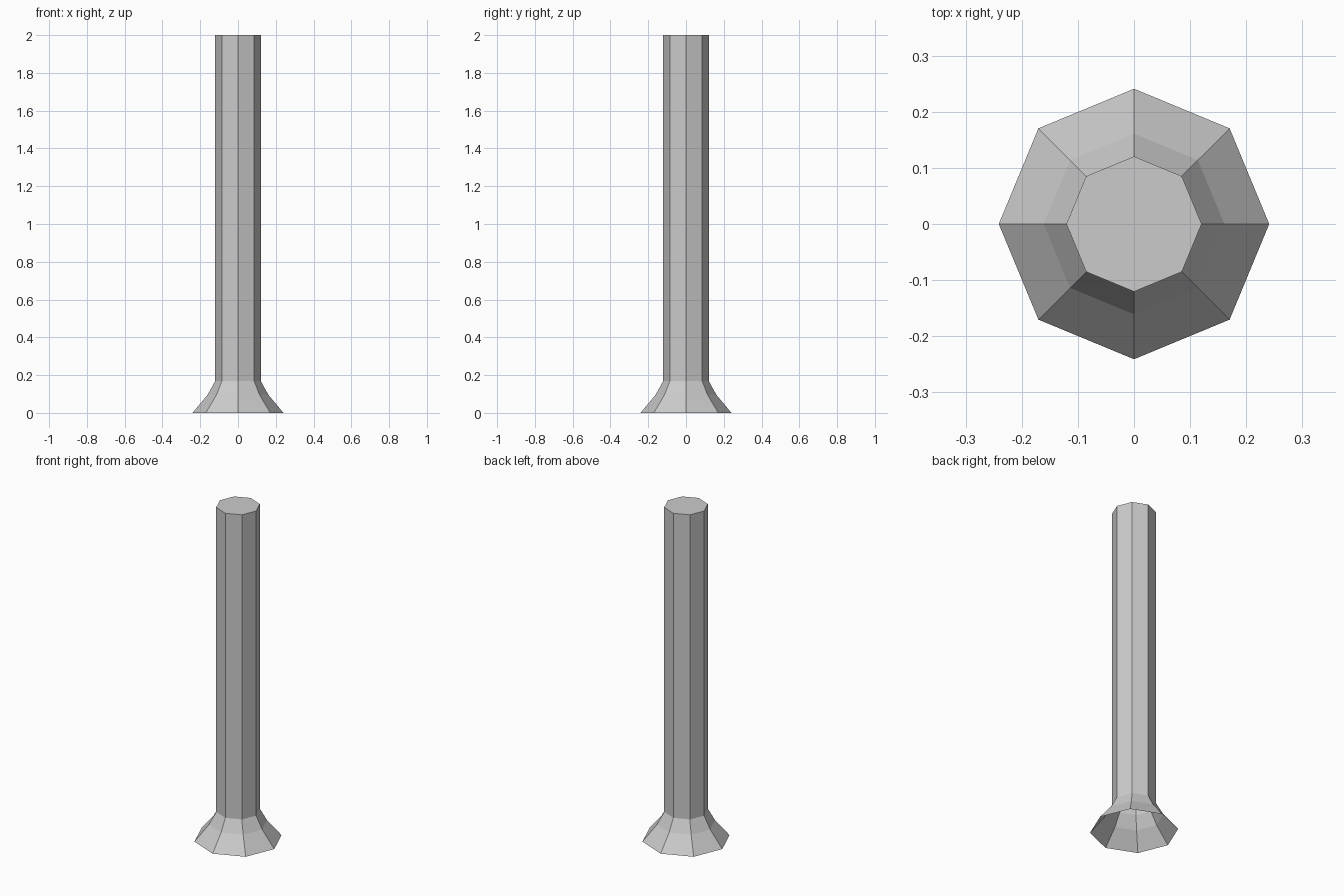
import bpy, bmesh
from math import cos, sin, pi

if "Cube" in bpy.data.objects:
    bpy.data.objects.remove(bpy.data.objects["Cube"])

SIDES = 8
# Profile from flared foot to top of shaft: (radius, height)
PROFILE = [(0.241, 0.0), (0.161, 0.096), (0.1205, 0.169), (0.1205, 2.0)]

bm = bmesh.new()
rings = [[bm.verts.new((r * cos(2 * pi * i / SIDES), r * sin(2 * pi * i / SIDES), z))
          for i in range(SIDES)] for r, z in PROFILE]

# Flared foot and octagonal shaft, hollow and open underneath
for low, high in zip(rings, rings[1:]):
    for i in range(SIDES):
        j = (i + 1) % SIDES
        bm.faces.new((low[i], low[j], high[j], high[i]))

# Flat top cap
bm.faces.new(rings[-1])

mesh = bpy.data.meshes.new("octagonal_post")
bm.to_mesh(mesh)
bm.free()
post = bpy.data.objects.new("octagonal_post", mesh)
bpy.context.collection.objects.link(post)
